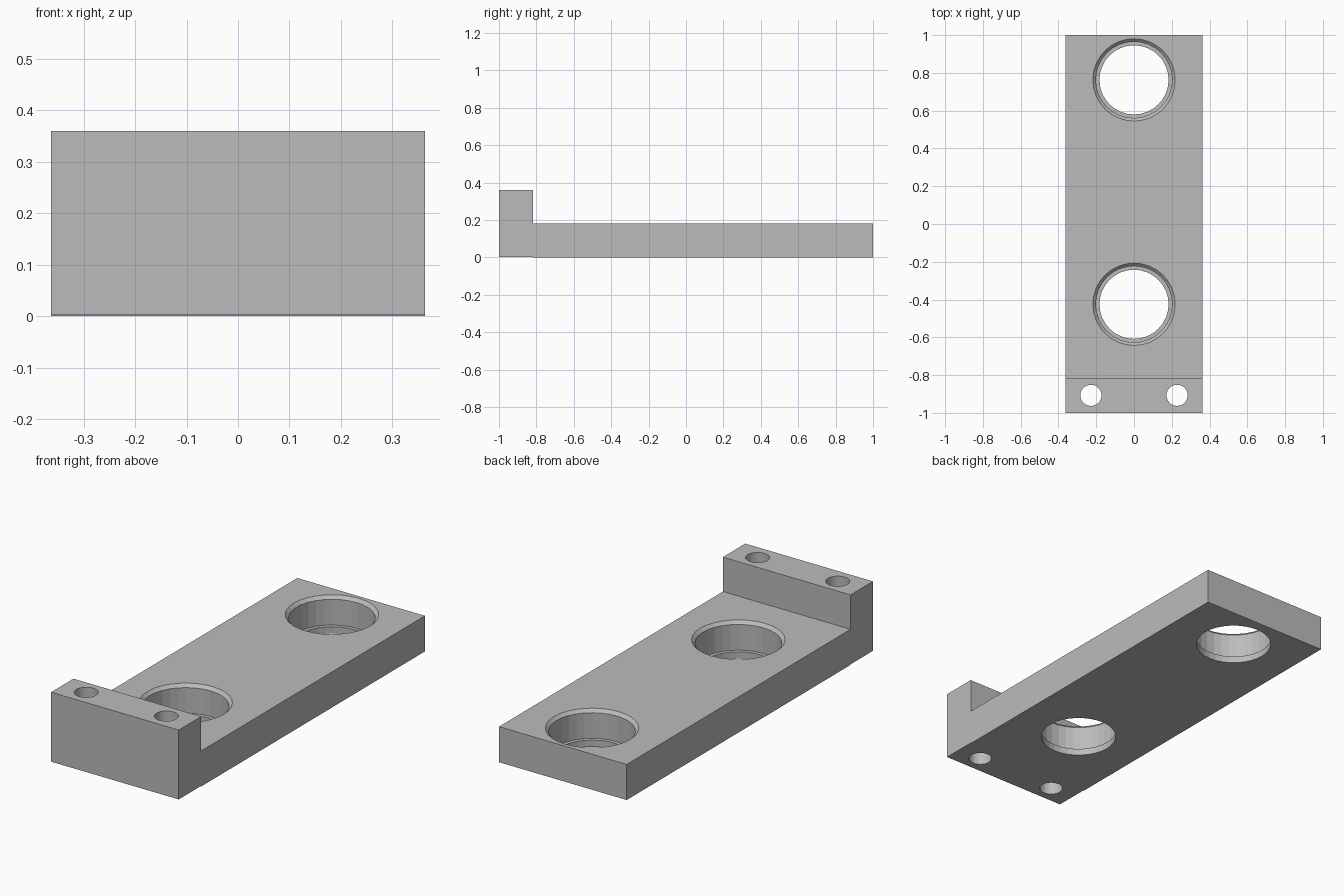
import bpy, bmesh, math

cube = bpy.data.objects.get("Cube")
if cube:
    bpy.data.objects.remove(cube, do_unlink=True)

HALF_WIDTH = 0.363
PLATE_TOP = 0.183
LIP_TOP = 0.36
LIP_BACK = -0.818

grey = bpy.data.materials.new("plain grey")
grey.use_nodes = True
grey.diffuse_color = (0.5, 0.5, 0.5, 1)
grey.node_tree.nodes["Principled BSDF"].inputs["Base Color"].default_value = (0.5, 0.5, 0.5, 1)


def make_object(name, bm):
    bmesh.ops.recalc_face_normals(bm, faces=bm.faces)
    mesh = bpy.data.meshes.new(name)
    bm.to_mesh(mesh)
    bm.free()
    mesh.materials.append(grey)
    obj = bpy.data.objects.new(name, mesh)
    bpy.context.collection.objects.link(obj)
    return obj


def extrude_side_profile(name, profile):
    bm = bmesh.new()
    face = bm.faces.new([bm.verts.new((-HALF_WIDTH, y, z)) for y, z in profile])
    new = bmesh.ops.extrude_face_region(bm, geom=[face])["geom"]
    bmesh.ops.translate(bm, vec=(2 * HALF_WIDTH, 0, 0),
                        verts=[v for v in new if isinstance(v, bmesh.types.BMVert)])
    return make_object(name, bm)


def turned_cutter(name, x, y, profile, sides):
    """Closed solid of stacked rings, profile given as (radius, height)."""
    bm = bmesh.new()
    rings = []
    for r, z in profile:
        angles = [math.tau * i / sides for i in range(sides)]
        rings.append([bm.verts.new((x + r * math.cos(a), y + r * math.sin(a), z))
                      for a in angles])
    for low, high in zip(rings, rings[1:]):
        for i in range(sides):
            j = (i + 1) % sides
            bm.faces.new((low[i], low[j], high[j], high[i]))
    bm.faces.new(rings[0][::-1])
    bm.faces.new(rings[-1])
    return make_object(name, bm)


# Plate with raised front lip; the lip underside sits a hair above the plate's
bracket = extrude_side_profile("mounting_plate", [
    (-1, 0.003), (LIP_BACK, 0.003), (LIP_BACK, 0), (1, 0),
    (1, PLATE_TOP), (LIP_BACK, PLATE_TOP), (LIP_BACK, LIP_TOP), (-1, LIP_TOP)])

# Stepped, chamfered bores and the two small lip holes
bore = [(0.183, -0.1), (0.183, 0.035), (0.202, 0.035),
        (0.202, PLATE_TOP - 0.016), (0.218, PLATE_TOP), (0.218, PLATE_TOP + 0.1)]
cutters = [turned_cutter("bore_cutter", 0, y, bore, 32) for y in (-0.425, 0.763)]
cutters += [turned_cutter("lip_hole_cutter", x, -0.907, [(0.056, -0.1), (0.056, 0.5)], 32)
            for x in (-0.228, 0.228)]

bpy.context.view_layer.objects.active = bracket
for cutter in cutters:
    mod = bracket.modifiers.new("cut", "BOOLEAN")
    mod.operation = "DIFFERENCE"
    mod.solver = "EXACT"
    mod.object = cutter
    bpy.ops.object.modifier_apply(modifier=mod.name)
for cutter in cutters:
    bpy.data.objects.remove(cutter, do_unlink=True)
